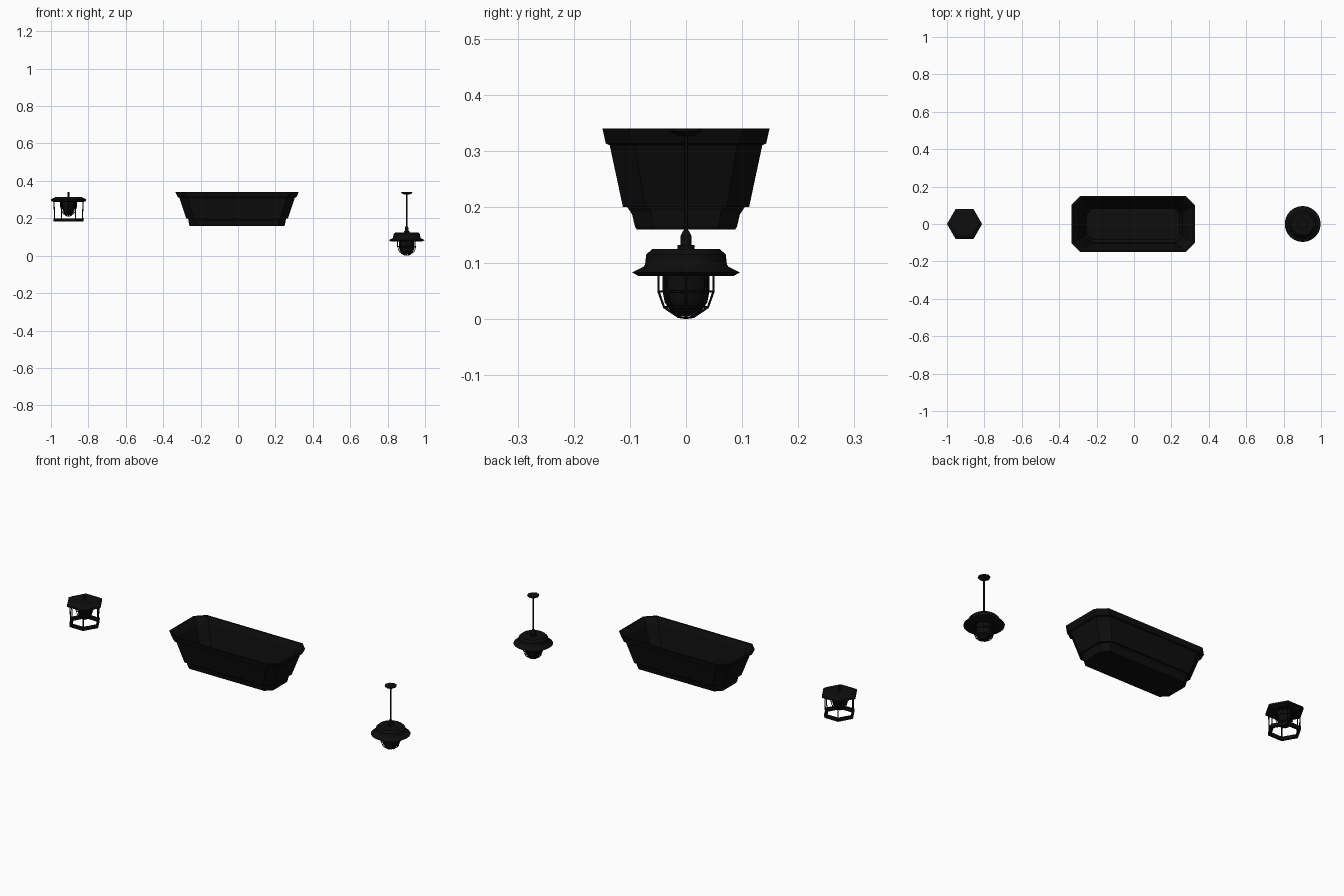
import bpy, bmesh
from math import sin, cos, pi

if "Cube" in bpy.data.objects:
    bpy.data.objects.remove(bpy.data.objects["Cube"])

black = bpy.data.materials.new("black_metal")
black.diffuse_color = (0.004, 0.004, 0.004, 1)
black.use_nodes = True
black.node_tree.nodes["Principled BSDF"].inputs["Base Color"].default_value = black.diffuse_color


def make(name, bm, smooth=False):
    bmesh.ops.recalc_face_normals(bm, faces=bm.faces)
    me = bpy.data.meshes.new(name)
    bm.to_mesh(me)
    bm.free()
    me.materials.append(black)
    ob = bpy.data.objects.new(name, me)
    bpy.context.collection.objects.link(ob)
    if smooth:
        bpy.context.view_layer.objects.active = ob
        ob.select_set(True)
        bpy.ops.object.shade_smooth_by_angle(angle=0.6)
        ob.select_set(False)
    return ob


def loft(name, rings, closed=False, smooth=False):
    """Skin a stack of rings; cap the ends, or join last to first."""
    bm = bmesh.new()
    vs = [[bm.verts.new(p) for p in r] for r in rings]
    n = len(vs[0])
    pairs = list(zip(vs, vs[1:])) + ([(vs[-1], vs[0])] if closed else [])
    for a, b in pairs:
        for i in range(n):
            j = (i + 1) % n
            bm.faces.new((a[i], a[j], b[j], b[i]))
    if not closed:
        bm.faces.new(vs[0])
        bm.faces.new(vs[-1])
    return make(name, bm, smooth)


def lathe(name, x, profile, n=24, closed=False, smooth=True):
    rings = [[(x + r * cos(2 * pi * i / n), r * sin(2 * pi * i / n), z) for i in range(n)]
             for r, z in profile]
    return loft(name, rings, closed, smooth)


def wire(name, paths, radius, cyclic=False):
    """Thin bars along one or more point paths."""
    cu = bpy.data.curves.new(name, 'CURVE')
    cu.dimensions = '3D'
    cu.bevel_depth = radius
    cu.bevel_resolution = 0
    cu.use_fill_caps = True
    for pts in paths:
        sp = cu.splines.new('POLY')
        sp.points.add(len(pts) - 1)
        for p, co in zip(sp.points, pts):
            p.co = (*co, 1)
        sp.use_cyclic_u = cyclic
    cu.materials.append(black)
    ob = bpy.data.objects.new(name, cu)
    bpy.context.collection.objects.link(ob)


def bars(name, x, profile, n, radius, turn=0):
    wire(name, [[(x + r * cos(a), r * sin(a), z) for r, z in profile]
                for a in (turn + 2 * pi * k / n for k in range(n))], radius)


def hoops(name, x, profile, n, radius):
    wire(name, [[(x + r * cos(2 * pi * k / n), r * sin(2 * pi * k / n), z) for k in range(n)]
                for r, z in profile], radius, True)


# Central trough: chamfered rectangle, stepped outside, hollow inside
def chamfered(hx, hy, z, c):
    q = [(hx, hy - c), (hx - c, hy)]
    pts = q + [(-x, y) for x, y in q[::-1]]
    pts += [(-x, -y) for x, y in pts]
    return [(x - 0.005, y, z) for x, y in pts]


trough = [(0.290, 0.130, 0.340, 0.040), (0.330, 0.149, 0.340, 0.047),
          (0.317, 0.143, 0.313, 0.047), (0.309, 0.136, 0.310, 0.045),
          (0.272, 0.1125, 0.200, 0.040), (0.262, 0.099, 0.200, 0.035),
          (0.256, 0.091, 0.165, 0.033), (0.253, 0.088, 0.160, 0.032)]
inner = [(0.321, 0.141, 0.340, 0.045), (0.302, 0.129, 0.310, 0.043),
         (0.264, 0.105, 0.200, 0.038), (0.248, 0.084, 0.168, 0.031)]
loft("trough_shell", [chamfered(*p) for p in inner[::-1] + trough[1:]])

# Pendant lamp on the right
PX = 0.902
lathe("pendant_shade", PX, [(0.085, 0.077), (0.096, 0.083), (0.076, 0.093), (0.073, 0.097),
                            (0.071, 0.115), (0.060, 0.125), (0.015, 0.125), (0.015, 0.132),
                            (0.010, 0.132), (0.010, 0.148), (0.005, 0.158)])
lathe("pendant_rod", PX, [(0.004, 0.155), (0.004, 0.332)], 8)
lathe("pendant_ceiling_cup", PX, [(0.012, 0.326), (0.028, 0.334), (0.030, 0.340)], 8, smooth=False)
lathe("pendant_bulb", PX, [(0.042, 0.078), (0.042, 0.050), (0.038, 0.030), (0.028, 0.015),
                           (0.014, 0.007), (0.002, 0.005)], 16)
bars("pendant_cage_bars", PX, [(0.049, 0.079), (0.049, 0.049), (0.039, 0.021),
                               (0.014, 0.004), (0.0, 0.002)], 8, 0.002)
hoops("pendant_cage_hoops", PX, [(0.049, 0.049), (0.039, 0.021)], 16, 0.002)

# Hexagonal lantern on the left
HX = -0.906
lathe("lantern_roof", HX, [(0.080, 0.287), (0.094, 0.293), (0.094, 0.301), (0.072, 0.313)],
      6, smooth=False)
lathe("lantern_stem", HX, [(0.005, 0.312), (0.005, 0.340)], 8)
lathe("lantern_base_ring", HX, [(0.080, 0.183), (0.082, 0.200), (0.068, 0.200), (0.066, 0.183)],
      6, closed=True, smooth=False)
bars("lantern_corner_bars", HX, [(0.078, 0.290), (0.074, 0.198)], 6, 0.003)
lathe("lantern_bulb", HX, [(0.036, 0.289), (0.036, 0.262), (0.032, 0.243), (0.024, 0.228),
                           (0.012, 0.219), (0.002, 0.216)], 16)
bars("lantern_cage_bars", HX, [(0.043, 0.289), (0.043, 0.262), (0.033, 0.230),
                               (0.012, 0.213), (0.0, 0.211)], 8, 0.002)
hoops("lantern_cage_hoops", HX, [(0.043, 0.262), (0.033, 0.230)], 16, 0.002)
